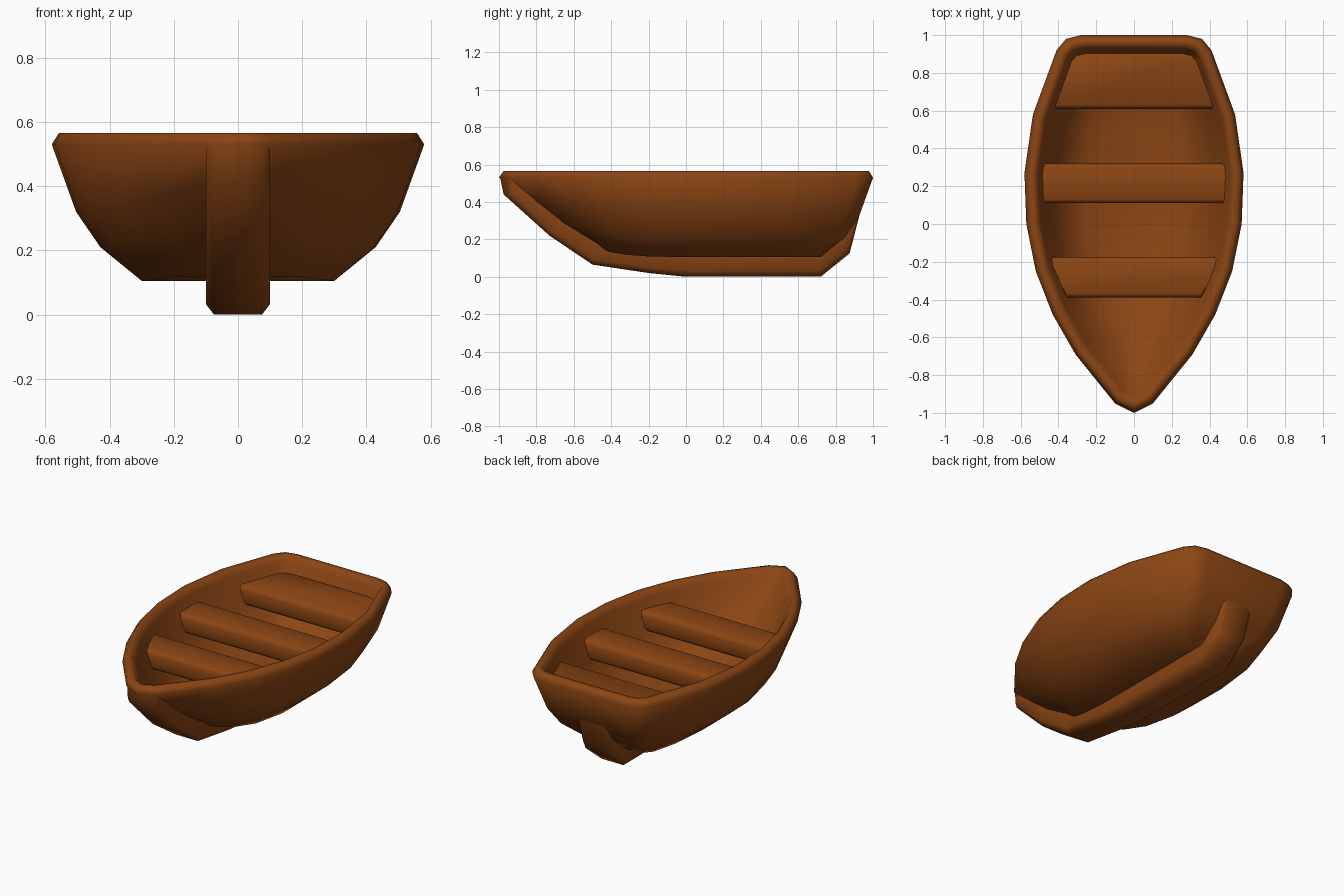
import bpy, bmesh
from mathutils import Vector

if "Cube" in bpy.data.objects:
    bpy.data.objects.remove(bpy.data.objects["Cube"])

wood = bpy.data.materials.new("brown_wood")
wood.diffuse_color = (0.26, 0.06, 0.007, 1)
wood.use_nodes = True
wood.node_tree.nodes["Principled BSDF"].inputs["Base Color"].default_value = wood.diffuse_color


def make(name, verts, faces, angle=None):
    me = bpy.data.meshes.new(name)
    me.from_pydata(verts, [], faces)
    bm = bmesh.new()
    bm.from_mesh(me)
    bmesh.ops.remove_doubles(bm, verts=bm.verts, dist=0.0005)
    bmesh.ops.recalc_face_normals(bm, faces=bm.faces)
    bm.to_mesh(me)
    bm.free()
    ob = bpy.data.objects.new(name, me)
    bpy.context.collection.objects.link(ob)
    me.materials.append(wood)
    bpy.ops.object.select_all(action='DESELECT')
    bpy.context.view_layer.objects.active = ob
    ob.select_set(True)
    if angle:
        bpy.ops.object.shade_smooth_by_angle(angle=angle)
    else:
        bpy.ops.object.shade_smooth()
    return ob


# half outlines of the rim and of the flat bottom, bow to stern
RIM = [(0, -1), (.1, -.95), (.31, -.69), (.43, -.48), (.52, -.25), (.57, 0),
       (.58, .27), (.535, .58), (.41, .92), (.36, .98), (.28, 1), (0, 1)]
BOTTOM = [(0, -.48), (.06, -.46), (.14, -.40), (.20, -.32), (.26, -.2), (.30, 0),
          (.30, .27), (.28, .5), (.24, .66), (.2, .71), (.15, .72), (0, .72)]


def closed(half):
    return [Vector(p) for p in half] + [Vector((-x, y)) for x, y in half[-2:0:-1]]


def inset(ring, d):
    out, n = [], len(ring)
    for i, p in enumerate(ring):
        a = (p - ring[i - 1]).normalized()
        b = (ring[(i + 1) % n] - p).normalized()
        na, nb = Vector((-a.y, a.x)), Vector((-b.y, b.x))
        m = (na + nb).normalized()
        out.append(p + m * d / max(m.dot(na), .6))
    return out


rim, bottom = closed(RIM), closed(BOTTOM)
floor = [Vector((p.x * .85, .12 + (p.y - .12) * .88)) for p in bottom]
inner = inset(rim, .075)
N = len(rim)


def level(top, low, f, z, lift):
    # bow end of every level sweeps upward
    return [(*a.lerp(b, f), z + lift * max(0, -r.y) ** 2)
            for a, b, r in zip(top, low, rim)]


# hull: outer skin, rim, inner skin
rings = [level(rim, bottom, 1, .105, .055), level(rim, bottom, .54, .21, .10),
         level(rim, bottom, .27, .32, .10), level(rim, bottom, 0, .53, 0),
         level(inset(rim, .022), rim, 0, .565, 0),
         level(inset(rim, .055), rim, 0, .565, 0),
         level(inner, floor, 0, .53, 0), level(inner, floor, .27, .35, .10),
         level(inner, floor, .54, .255, .10), level(inner, floor, 1, .17, .055)]
verts = [v for r in rings for v in r]
faces = []
for k in range(len(rings) - 1):
    for i in range(N):
        j = (i + 1) % N
        faces.append((k * N + i, k * N + j, (k + 1) * N + j, (k + 1) * N + i))
for base in (0, (len(rings) - 1) * N):
    for i in range(N // 2):
        f = [i, i + 1, N - i - 1, (N - i) % N]
        faces.append([base + v for v in dict.fromkeys(f)])
make("hull", verts, faces)

# keel: (outer y, outer z, inner y, inner z, centre push)
KEEL = [(-.95, .535, -.92, .53, -.045), (-.955, .44, -.88, .48, -.02),
        (-.73, .22, -.68, .32, 0), (-.5, .065, -.46, .18, 0),
        (-.2, .02, -.18, .14, 0), (0, 0, 0, .13, 0), (.72, 0, .70, .13, 0),
        (.875, .125, .82, .22, 0), (.925, .32, .89, .33, 0)]
verts, faces = [], []
for oy, oz, iy, iz, c in KEEL:
    o, i = Vector((oy, oz)), Vector((iy, iz))
    m = o.lerp(i, .25)
    for x, p in ((-.1, i), (-.1, m), (-.075, o), (0, o + Vector((c, 0))),
                 (.075, o), (.1, m), (.1, i)):
        verts.append((x, p.x, p.y))
for k in range(len(KEEL) - 1):
    for i in range(7):
        j = (i + 1) % 7
        faces.append((k * 7 + i, k * 7 + j, k * 7 + 7 + j, k * 7 + 7 + i))
faces += [range(7), range(len(verts) - 7, len(verts))]
make("keel", verts, faces, 1.1)


# seats: half outline front to back, side edges buried in the hull wall
def seat(name, half, top=.475, thick=.12):
    pts = half + [(-x, y) for x, y in reversed(half)]
    y0, y1 = half[0][1], half[-1][1]
    n, verts, faces = len(pts), [], []
    # rounded top and bottom edges
    for dz, d in ((0, .022), (.008, .008), (.025, 0), (thick - .025, 0),
                  (thick - .008, .008), (thick, .022)):
        taper = 1 - .3 * dz
        for x, y in pts:
            yy = y + d if y == y0 else y - d if y == y1 else y
            verts.append((x * taper, yy, top - dz))
    for k in range(5):
        for i in range(n):
            j = (i + 1) % n
            faces.append((k * n + i, k * n + j, k * n + n + j, k * n + n + i))
    faces += [range(n), range(5 * n, 6 * n)]
    make(name, verts, faces, .7)


seat("front_seat", [(.36, -.39), (.42, -.27), (.445, -.175)])
seat("middle_seat", [(.495, .11), (.495, .32)])
seat("rear_seat", [(.445, .61), (.34, .88), (.29, .925)])
